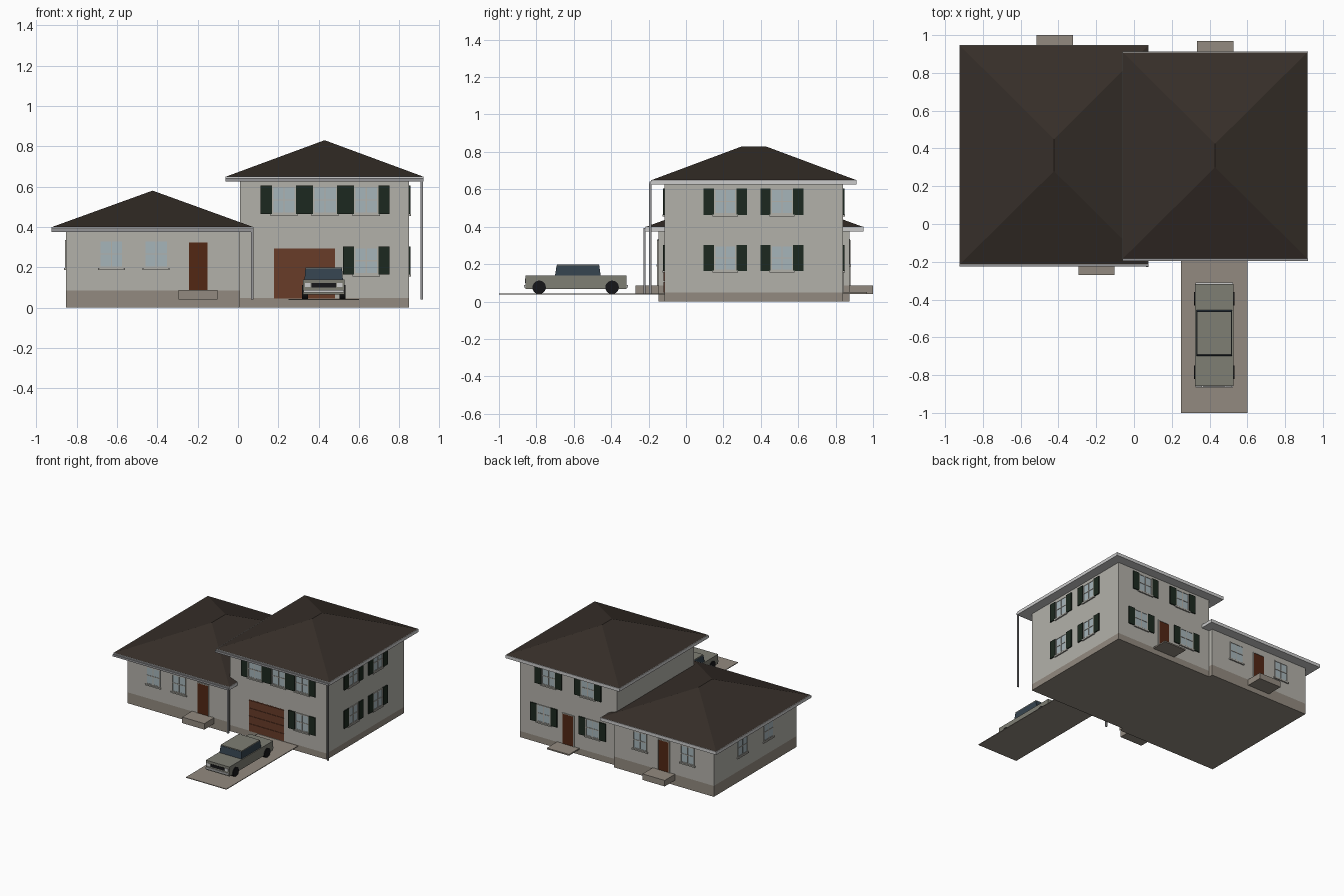
import bpy, bmesh
from math import radians
from mathutils import Matrix

if "Cube" in bpy.data.objects:
    bpy.data.objects.remove(bpy.data.objects["Cube"])


def material(name, rgb):
    m = bpy.data.materials.new(name)
    m.diffuse_color = (*rgb, 1)
    m.use_nodes = True
    m.node_tree.nodes["Principled BSDF"].inputs["Base Color"].default_value = m.diffuse_color
    return m


WALL = material("wall", (0.45, 0.44, 0.40))
STONE = material("stone", (0.29, 0.255, 0.215))
ROOF = material("roof", (0.037, 0.028, 0.022))
TRIM = material("trim", (0.58, 0.57, 0.55))
SPOUT = material("gutter", (0.30, 0.30, 0.31))
DOOR = material("door", (0.085, 0.02, 0.007))
GARAGE = material("garage", (0.14, 0.045, 0.022))
SHUTTER = material("shutter", (0.012, 0.022, 0.014))
GLASS = material("glass", (0.38, 0.46, 0.49))
CAR = material("car_paint", (0.21, 0.21, 0.175))
CARGLASS = material("car_glass", (0.035, 0.055, 0.075))
BLACK = material("rubber", (0.008, 0.008, 0.009))


def make(name, bm, mat):
    bmesh.ops.recalc_face_normals(bm, faces=bm.faces)
    me = bpy.data.meshes.new(name)
    bm.to_mesh(me)
    bm.free()
    me.materials.append(mat)
    ob = bpy.data.objects.new(name, me)
    bpy.context.collection.objects.link(ob)
    return ob


def add_box(bm, a, b):
    vs = bmesh.ops.create_cube(bm, size=1)["verts"]
    for v in vs:
        for i in range(3):
            v.co[i] = a[i] if v.co[i] < 0 else b[i]
    return vs


def boxes(name, mat, *pairs):
    bm = bmesh.new()
    for a, b in pairs:
        add_box(bm, a, b)
    return make(name, bm, mat)


def taper(name, mat, bottom, top):
    # solid between two rectangles (x0, x1, y0, y1, z)
    bm = bmesh.new()
    for v in add_box(bm, (0, 0, 0), (1, 1, 1)):
        r = top if v.co.z > 0.5 else bottom
        v.co = (r[int(v.co.x)], r[2 + int(v.co.y)], r[4])
    bmesh.ops.remove_doubles(bm, verts=bm.verts, dist=1e-5)
    return make(name, bm, mat)


def on_wall(wall, u0, u1, z0, z1, d0, d1):
    # box on a wall: u runs along it, d is distance outward
    axis, pos, sign = wall
    lo, hi = sorted((pos + sign * d0, pos + sign * d1))
    if axis == "y":
        return (u0, lo, z0), (u1, hi, z1)
    return (lo, u0, z0), (hi, u1, z1)


def window(name, wall, u, z0, z1, shutters):
    w, t = 0.06, 0.007
    boxes(name + "_glass", GLASS, on_wall(wall, u - w, u + w, z0, z1, -0.003, 0.002))
    bars = [(u - w, u - w + t, z0, z1), (u + w - t, u + w, z0, z1),
            (u - w, u + w, z0, z0 + t), (u - w, u + w, z1 - t, z1),
            (u - 0.003, u + 0.003, z0, z1),
            (u - w, u + w, (z0 + z1) / 2 - 0.003, (z0 + z1) / 2 + 0.003)]
    boxes(name + "_frame", WALL, *[on_wall(wall, *b, -0.003, 0.005) for b in bars])
    boxes(name + "_sill", WALL, on_wall(wall, u - 0.067, u + 0.067, z0 - 0.01, z0, -0.002, 0.01))
    if shutters:
        boxes(name + "_shutters", SHUTTER,
              *[on_wall(wall, u + a, u + b, z0 - 0.002, z1 + 0.002, -0.002, 0.008)
                for a, b in ((-0.116, -w), (w, 0.116))])


def door(name, wall, u, z0, step_z0, step_y):
    z1, h = z0 + 0.235, 0.046
    boxes(name, DOOR, on_wall(wall, u - h, u + h, z0, z1, -0.002, 0.003))
    boxes(name + "_frame", WALL, *[on_wall(wall, *b, -0.002, 0.006) for b in (
        (u - h - 0.006, u - h, z0, z1), (u + h, u + h + 0.006, z0, z1),
        (u - h - 0.006, u + h + 0.006, z1, z1 + 0.006))])
    y0, y1 = sorted((wall[1], step_y))
    boxes(name + "_step", STONE, ((u - 0.096, y0, step_z0), (u + 0.096, y1, z0)))


def block(name, x0, x1, y0, y1, base, eave, roof, ridge_z, ridge_y, spout_x):
    # foundation, walls, eave slab, hip roof, gutter and downspout
    rx0, rx1, ry0, ry1 = roof
    boxes(name + "_foundation", STONE, ((x0, y0, 0), (x1, y1, base)))
    boxes(name + "_walls", WALL, ((x0, y0, base), (x1, y1, eave - 0.02)))
    boxes(name + "_eave", TRIM, ((rx0, ry0, eave - 0.025), (rx1, ry1, eave)))
    mx = (rx0 + rx1) / 2
    e = 0.004
    taper(name + "_roof", ROOF, (rx0 + e, rx1 - e, ry0 + e, ry1 - e, eave),
          (mx, mx, *ridge_y, ridge_z))
    boxes(name + "_gutter", SPOUT, ((rx0, ry0 - 0.009, eave - 0.024), (rx1, ry0, eave - 0.008)))
    boxes(name + "_downspout", SPOUT,
          ((spout_x - 0.006, ry0 - 0.011, 0.04), (spout_x + 0.006, ry0 + 0.001, eave - 0.02)))


# House volumes
block("wing", -0.852, 0.01, -0.148, 0.873, 0.085, 0.40,
      (-0.925, 0.078, -0.217, 0.948), 0.58, (0.28, 0.45), 0.07)
block("main", 0.01, 0.848, -0.115, 0.84, 0.048, 0.65,
      (-0.062, 0.921, -0.186, 0.912), 0.83, (0.30, 0.425), 0.912)

WF, WB, WL = ("y", -0.148, -1), ("y", 0.873, 1), ("x", -0.852, -1)
MF, MB, MR = ("y", -0.115, -1), ("y", 0.84, 1), ("x", 0.848, 1)

# Wing windows and doors
for wall, tag, places in ((WF, "front", (-0.628, -0.406)), (WB, "back", (-0.625, -0.215)),
                          (WL, "left", (0.20, 0.52))):
    for i, u in enumerate(places):
        window(f"wing_{tag}_window_{i}", wall, u, 0.197, 0.335, False)
door("wing_front_door", WF, -0.198, 0.087, 0.04, -0.27)
door("wing_back_door", WB, -0.42, 0.087, 0.04, 1.0)

# Main house windows and doors
LOW, HIGH = (0.165, 0.30), (0.465, 0.603)
for wall, tag, zs, places in ((MF, "front_upper", HIGH, (0.228, 0.432, 0.636)),
                              (MF, "front_lower", LOW, (0.636,)),
                              (MB, "back_upper", HIGH, (0.26, 0.60)),
                              (MB, "back_lower", LOW, (0.22, 0.64)),
                              (MR, "right_upper", HIGH, (0.21, 0.513)),
                              (MR, "right_lower", LOW, (0.21, 0.513))):
    for i, u in enumerate(places):
        window(f"main_{tag}_window_{i}", wall, u, *zs, True)
door("main_back_door", MB, 0.43, 0.05, 0.04, 0.968)

# Garage door with four panels
boxes("garage_door", GARAGE, on_wall(MF, 0.178, 0.48, 0.046, 0.292, -0.002, 0.001),
      *[on_wall(MF, 0.178, 0.48, 0.048 + 0.061 * i, 0.105 + 0.061 * i, 0, 0.005)
        for i in range(4)])

# Driveway
boxes("driveway", STONE, ((0.25, -1.0, 0.037), (0.60, -0.112, 0.042)))

# Car
boxes("car_body", CAR, ((0.323, -0.858, 0.066), (0.527, -0.318, 0.14)))
taper("car_cabin", CARGLASS, (0.33, 0.52, -0.70, -0.456, 0.14), (0.334, 0.516, -0.692, -0.464, 0.193))
boxes("car_roof", CAR, ((0.334, -0.69, 0.193), (0.516, -0.466, 0.199)))
boxes("car_bumpers", TRIM, ((0.325, -0.866, 0.076), (0.525, -0.855, 0.088)),
      ((0.325, -0.32, 0.076), (0.525, -0.309, 0.088)))
boxes("car_grille", BLACK, ((0.365, -0.861, 0.1), (0.485, -0.856, 0.122)))
boxes("car_headlights", TRIM, *[((x, -0.862, 0.102), (x + 0.028, -0.856, 0.122))
                                for x in (0.332, 0.49)])
for i, (x, y) in enumerate([(x, y) for x in (0.332, 0.518) for y in (-0.785, -0.395)]):
    bm = bmesh.new()
    bmesh.ops.create_cone(bm, cap_ends=True, segments=20, radius1=0.036, radius2=0.036, depth=0.028,
                          matrix=Matrix.Translation((x, y, 0.076)) @ Matrix.Rotation(radians(90), 4, "Y"))
    make(f"car_wheel_{i}", bm, BLACK)
